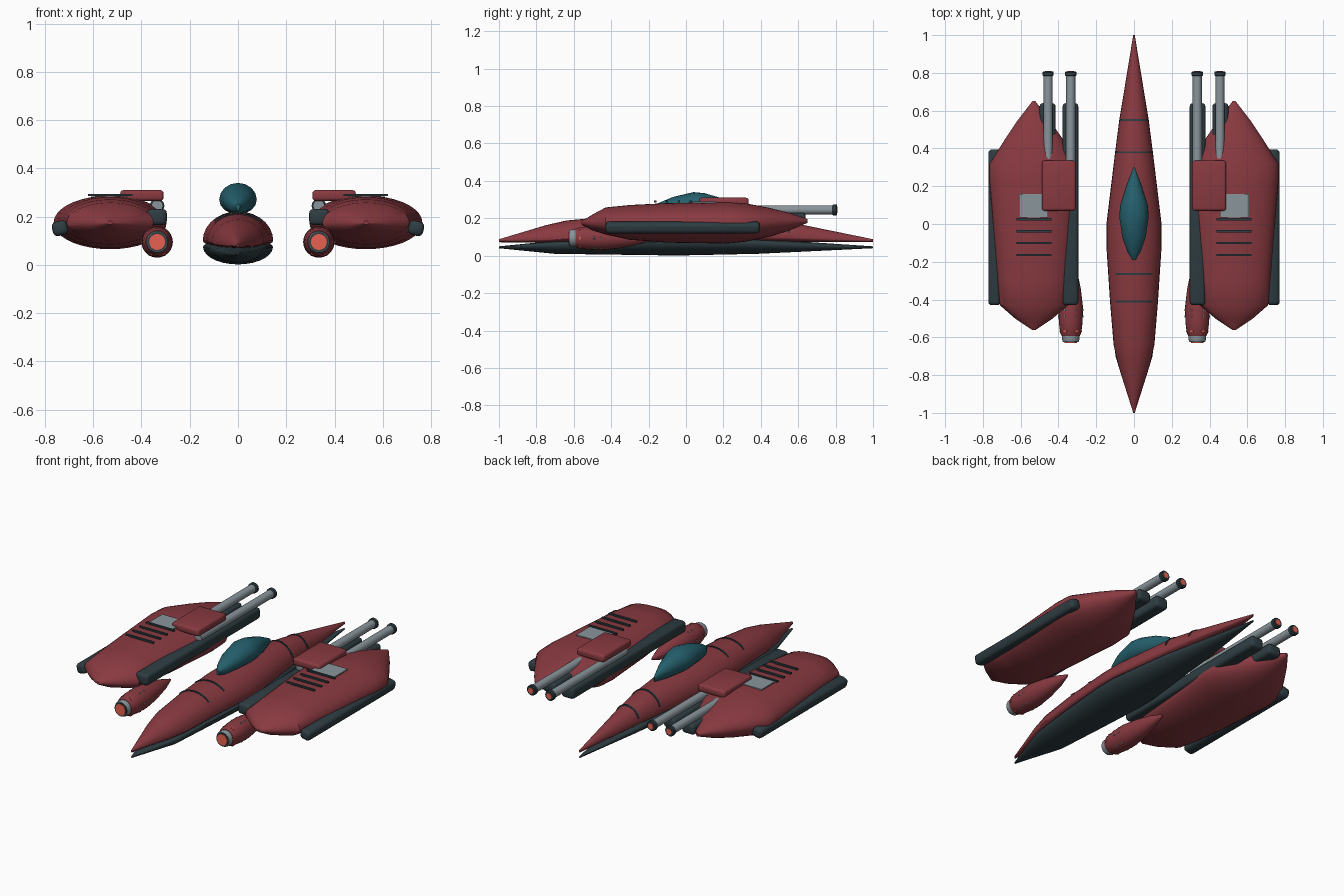
import bpy, bmesh, math

cube = bpy.data.objects.get("Cube")
if cube:
    bpy.data.objects.remove(cube, do_unlink=True)


def material(name, r, g, b):
    m = bpy.data.materials.new(name)
    m.use_nodes = True
    m.diffuse_color = (r, g, b, 1)
    bsdf = next(n for n in m.node_tree.nodes if n.type == 'BSDF_PRINCIPLED')
    bsdf.inputs["Base Color"].default_value = (r, g, b, 1)
    bsdf.inputs["Roughness"].default_value = 0.6
    return m


RED = material("dark red", 0.25, 0.042, 0.052)
DARK = material("dark slate", 0.027, 0.046, 0.054)
GREY = material("steel grey", 0.25, 0.30, 0.33)
TEAL = material("teal glass", 0.018, 0.115, 0.15)
ORANGE = material("glowing orange", 0.8, 0.12, 0.08)


def finish(name, bm, mat, angle=35):
    bmesh.ops.recalc_face_normals(bm, faces=bm.faces)
    mesh = bpy.data.meshes.new(name)
    bm.to_mesh(mesh)
    bm.free()
    mesh.materials.append(mat)
    ob = bpy.data.objects.new(name, mesh)
    bpy.context.collection.objects.link(ob)
    bpy.ops.object.select_all(action='DESELECT')
    ob.select_set(True)
    bpy.context.view_layer.objects.active = ob
    bpy.ops.object.shade_smooth_by_angle(angle=math.radians(angle))
    return ob


def ring_point(section, cx, a):
    y, half, zc, up, down = section
    s = math.sin(a)
    return (cx + half * math.cos(a), y, zc + s * (up if s > 0 else down))


def loft(name, mat, sections, cx=0, n=28, angle=35):
    """Skin of elliptical sections (y, half width, centre z, rise, drop)."""
    bm = bmesh.new()
    rings = [[bm.verts.new(ring_point(s, cx, math.tau * i / n)) for i in range(n)]
             for s in sections]
    for r, q in zip(rings, rings[1:]):
        for i in range(n):
            j = (i + 1) % n
            bm.faces.new((r[i], r[j], q[j], q[i]))
    bm.faces.new(rings[0])
    bm.faces.new(rings[-1])
    return finish(name, bm, mat, angle)


def tube(name, mat, x, z, profile, n=20):
    return loft(name, mat, [(y, r, z, r, r) for y, r in profile], x, n)


def box(name, mat, lo, hi, bevel=0.0, tilt=0.0):
    bm = bmesh.new()
    bmesh.ops.create_cube(bm, size=1)
    for v in bm.verts:
        v.co = [c * (h - l) for c, l, h in zip(v.co, lo, hi)]
    if bevel:
        bmesh.ops.bevel(bm, geom=bm.edges[:], offset=bevel, segments=3,
                        profile=0.5, affect='EDGES')
    ob = finish(name, bm, mat)
    ob.location = [(l + h) / 2 for l, h in zip(lo, hi)]
    ob.rotation_euler.y = tilt
    return ob


def side_box(name, mat, side, x0, x1, y0, y1, z0, z1, bevel=0.0, tilt=0.0):
    a, b = sorted((side * x0, side * x1))
    return box(name, mat, (a, y0, z0), (b, y1, z1), bevel, tilt * side)


# Central hull: red upper shell over a dark keel
upper = [(-1, .004, .08, .008, .008), (-.75, .083, .085, .078, .015),
         (-.64, .108, .09, .098, .02), (-.41, .127, .1, .11, .03),
         (-.12, .146, .1, .122, .03), (0, .146, .1, .122, .03),
         (.38, .1, .1, .108, .03), (.55, .078, .095, .085, .02),
         (1, .004, .08, .008, .008)]
keel = [(-1, .004, .045, .005, .005), (-.7, .098, .06, .02, .05),
        (-.41, .125, .07, .03, .064), (-.12, .145, .075, .03, .073),
        (0, .145, .075, .03, .073), (.38, .098, .07, .025, .06),
        (.55, .076, .06, .02, .042), (1, .004, .045, .005, .005)]
loft("upper_hull", RED, upper)
loft("keel", DARK, keel)


# Panel seams laid over the upper hull
def hull_at(y):
    for p, q in zip(upper, upper[1:]):
        if p[0] <= y <= q[0]:
            t = (y - p[0]) / (q[0] - p[0])
            return [a + t * (b - a) for a, b in zip(p, q)]


for k, y in enumerate((-.41, -.265, .38, .55)):
    bm = bmesh.new()
    start = math.acos(min(.95, .095 / hull_at(y)[1]))
    rows = []
    for dy, lift in ((-.005, -.004), (-.005, .004), (.005, .004), (.005, -.004)):
        s = hull_at(y + dy)
        s[1], s[3] = s[1] + lift, s[3] + lift
        rows.append([bm.verts.new(ring_point(s, 0, start + (math.pi - 2 * start) * i / 14))
                     for i in range(15)])
    for r, q in zip(rows, rows[1:]):
        for i in range(14):
            bm.faces.new((r[i], r[i + 1], q[i + 1], q[i]))
    finish(f"hull_seam_{k + 1}", bm, DARK)

# Canopy
loft("canopy", TEAL, [(-.19, .008, .245, .008, .02), (-.15, .034, .25, .03, .04),
                      (-.07, .062, .262, .052, .05), (.04, .078, .27, .07, .06),
                      (.1, .073, .268, .066, .06), (.2, .042, .26, .045, .05),
                      (.3, .004, .245, .01, .02)], n=16)

# Side pods and their fittings
pod = [(-.56, .01, .175, .008, .008), (-.5, .1, .175, .045, .04),
       (-.43, .18, .175, .083, .062), (-.3, .192, .175, .096, .09),
       (-.1, .208, .175, .106, .105), (.22, .234, .175, .112, .11),
       (.32, .234, .175, .105, .1), (.45, .152, .18, .075, .078),
       (.55, .085, .184, .046, .05), (.65, .008, .186, .01, .01)]

for side, tag in ((1, "left"), (-1, "right")):
    loft(f"{tag}_pod", RED, pod, side * .53, n=36)

    # Rails along both edges
    side_box(f"{tag}_outer_rail", DARK, side, .705, .77, -.43, .395, .122, .182, .02, .25)
    side_box(f"{tag}_inner_rail", DARK, side, .295, .378, -.43, .64, .165, .232, .018)
    side_box(f"{tag}_gun_mount", DARK, side, .415, .5, .36, .64, .165, .228, .018)

    # Twin barrels with flared muzzles
    for name, x in (("inner", .335), ("outer", .455)):
        x *= side
        tube(f"{tag}_{name}_barrel", GREY, x, .245, [(.1, .024), (.79, .024)])
        tube(f"{tag}_{name}_muzzle", DARK, x, .245,
             [(.782, .023), (.787, .03), (.803, .03), (.808, .026)])
        tube(f"{tag}_{name}_bore", ORANGE, x, .245, [(.8, .017), (.811, .017)])

    # Housing, hatch and vents on top
    side_box(f"{tag}_gun_housing", RED, side, .308, .488, .07, .335, .265, .31, .014)
    side_box(f"{tag}_hatch", GREY, side, .455, .61, .035, .16, .283, .29)
    for k in range(4):
        y = .025 - k * .063
        side_box(f"{tag}_vent_{k + 1}", DARK, side, .438, .622, y - .006, y + .006, .285, .294)

    # Lower nacelle
    nx, nz = side * .335, .095
    tube(f"{tag}_nacelle", RED, nx, nz,
         [(-.592, .048), (-.575, .056), (-.52, .063), (-.44, .065), (-.34, .053),
          (-.24, .032), (-.16, .006)], 24)
    tube(f"{tag}_nacelle_collar", GREY, nx, nz,
         [(-.585, .045), (-.612, .046), (-.622, .042)], 24)
    tube(f"{tag}_nacelle_ring", DARK, nx, nz, [(-.6, .04), (-.625, .04)], 24)
    tube(f"{tag}_nacelle_glow", ORANGE, nx, nz, [(-.6, .033), (-.629, .033)], 24)

    # Studs and glowing slots around the nacelle
    for i in range(6):
        a = math.radians(60 * i + 30 + 30 * (i % 1))
        a = math.radians(60 * i)
        for y in (-.455, -.49):
            tube(f"{tag}_stud_{i + 1}", GREY, nx + .062 * math.cos(a),
                 nz + .062 * math.sin(a), [(y - .006, .005), (y + .006, .005)], 8)
        slot = box(f"{tag}_slot_{i + 1}", ORANGE, (-.009, -.003, -.003), (.009, .003, .003))
        slot.location = (nx + .057 * math.cos(a), -.568, nz + .057 * math.sin(a))
        slot.rotation_euler.y = math.pi / 2 - a
